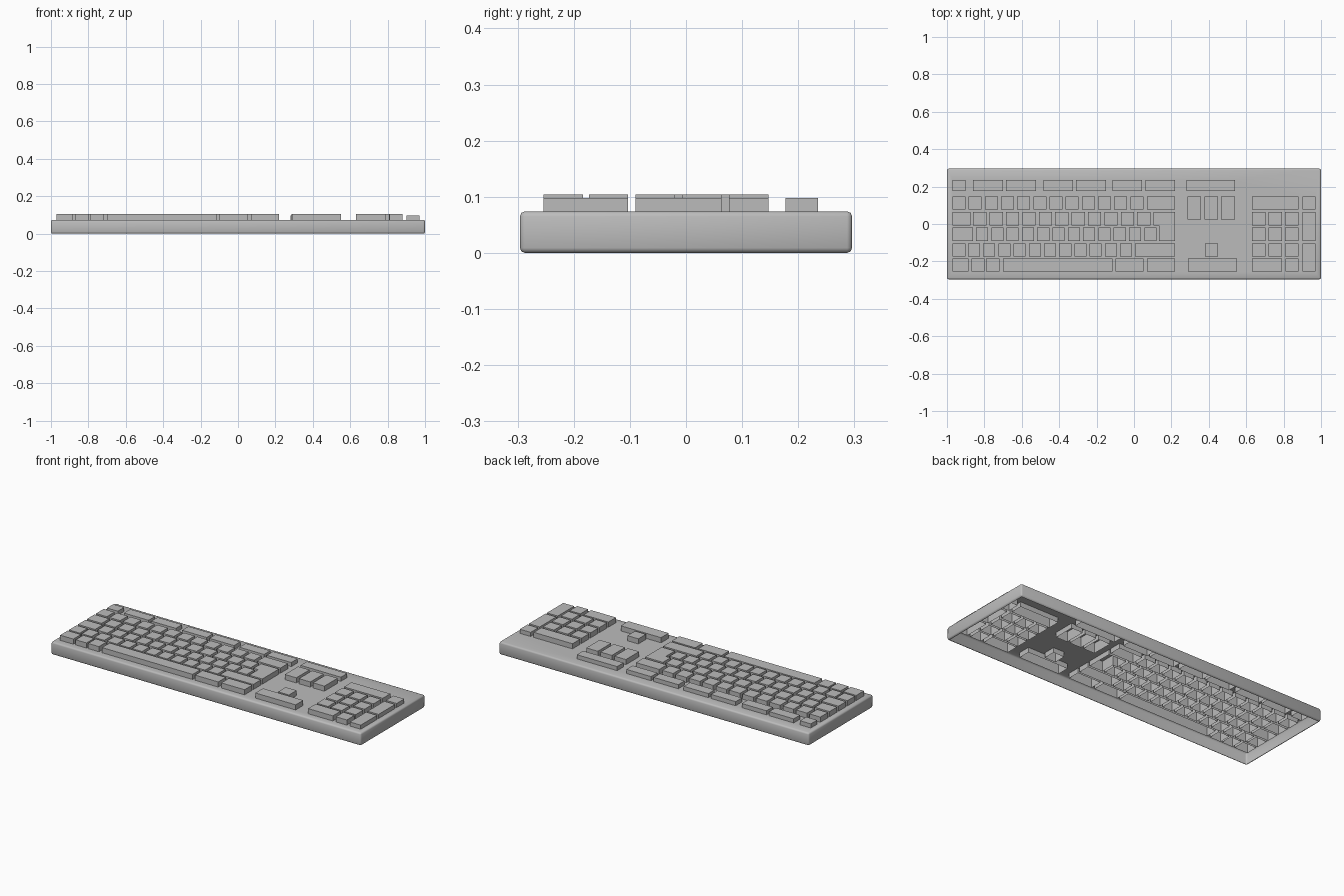
import bpy, bmesh, math

cube = bpy.data.objects.get("Cube")
if cube:
    bpy.data.objects.remove(cube, do_unlink=True)

grey = bpy.data.materials.new("plain_grey")
grey.use_nodes = True
colour = (0.5, 0.5, 0.5, 1)
grey.diffuse_color = colour
grey.node_tree.nodes["Principled BSDF"].inputs["Base Color"].default_value = colour

KEY_BOTTOM, KEY_TOP, LOW_TOP = 0.045, 0.104, 0.098


def make_object(name, bm):
    bmesh.ops.recalc_face_normals(bm, faces=bm.faces)
    mesh = bpy.data.meshes.new(name)
    bm.to_mesh(mesh)
    bm.free()
    mesh.materials.append(grey)
    obj = bpy.data.objects.new(name, mesh)
    bpy.context.collection.objects.link(obj)
    return obj


def rect(x0, x1, row):
    y0, y1 = row
    return [(x0, y0), (x1, y0), (x1, y1), (x0, y1)]


def run(start, end, count, row, gap=0.017):
    """Evenly spaced keys filling the span from start to end."""
    width = (end - start - gap * (count - 1)) / count
    return [rect(start + i * (width + gap), start + i * (width + gap) + width, row)
            for i in range(count)]


def add_prism(bm, outline, top):
    base = bm.faces.new([bm.verts.new((x, y, KEY_BOTTOM)) for x, y in outline])
    result = bmesh.ops.extrude_face_region(bm, geom=[base], use_keep_orig=True)
    for v in result["geom"]:
        if isinstance(v, bmesh.types.BMVert):
            v.co.z = top
    return base


# Key rows from back to front
F = (0.177, 0.235)
R1, R2, R3, R4, R5 = [(y, y + 0.07) for y in (0.077, -0.007, -0.09, -0.173, -0.254)]
L, R = -0.97, 0.22

# Function row: escape, three pairs
function_keys = [rect(L, -0.90, F)]
for x in (-0.86, -0.485, -0.115):
    function_keys += run(x, x + 0.335, 2, F)

# Typing block, with a stepped enter key
main_keys = run(L, 0.05, 12, R1) + [rect(0.07, R, R1)]
main_keys += [rect(L, -0.875, R2)] + run(-0.86, 0.088, 11, R2)
main_keys += [rect(L, -0.86, R3)] + run(-0.845, 0.12, 12, R3)
main_keys += [[(0.135, R3[0]), (R, R3[0]), (R, R2[1]), (0.105, R2[1]),
               (0.105, R2[0]), (0.135, R2[0])]]
main_keys += [rect(L, -0.90, R4)] + run(-0.888, -0.01, 11, R4) + [rect(0.005, R, R4)]
main_keys += [rect(a, b, R5) for a, b in
              ((L, -0.885), (-0.87, -0.80), (-0.79, -0.72), (-0.70, -0.115),
               (-0.10, 0.05), (0.07, R))]

# Middle cluster
navigation_keys = run(0.285, 0.54, 3, (0.025, R1[1]))
arrow_keys = [rect(0.38, 0.45, R4), rect(0.29, 0.55, R5)]

# Number pad
pad_keys = [rect(0.63, 0.88, R1)]
for row in (R2, R3, R4):
    pad_keys += run(0.63, 0.88, 3, row)
pad_keys += [rect(0.63, 0.79, R5), rect(0.81, 0.88, R5)]
pad_edge_keys = [rect(0.90, 0.97, row)
                 for row in (R1, (R3[0], R2[1]), (R5[0], R4[1]))]

groups = {
    "function_keys": (function_keys, LOW_TOP),
    "wide_function_key": ([rect(0.28, 0.54, F)], LOW_TOP),
    "main_keys": (main_keys, KEY_TOP),
    "navigation_keys": (navigation_keys, KEY_TOP),
    "arrow_keys": (arrow_keys, KEY_TOP),
    "number_pad_keys": (pad_keys, KEY_TOP),
    "number_pad_edge_keys": (pad_edge_keys, LOW_TOP),
}

# Hollow keys, open underneath
cutter_bm = bmesh.new()
for name, (outlines, top) in groups.items():
    bm = bmesh.new()
    bases = [add_prism(bm, o, top) for o in outlines]
    bmesh.ops.recalc_face_normals(bm, faces=bm.faces)
    bmesh.ops.delete(bm, geom=bases, context="FACES_ONLY")
    make_object(name, bm)
    for o in outlines:
        add_prism(cutter_bm, o, 0.15)
cutter = make_object("key_cutter", cutter_bm)
cutter.hide_render = True

# Case: softly bevelled slab, slightly raised at the back
bm = bmesh.new()
bmesh.ops.create_cube(bm, size=1)
for v in bm.verts:
    v.co = (v.co.x * 2, v.co.y * 0.592, (v.co.z + 0.5) * 0.074)
bmesh.ops.bevel(bm, geom=bm.edges[:], offset=0.009, segments=2, profile=0.5,
                affect="EDGES")
case = make_object("case", bm)

# Cut the key openings
cut = case.modifiers.new("key_openings", "BOOLEAN")
cut.operation = "DIFFERENCE"
cut.solver = "EXACT"
cut.object = cutter
bpy.context.view_layer.objects.active = case
case.select_set(True)
bpy.ops.object.modifier_apply(modifier=cut.name)
bpy.data.objects.remove(cutter, do_unlink=True)

# Remove the underside and pocket faces, leaving an open shell
bm = bmesh.new()
bm.from_mesh(case.data)
bm.normal_update()
unwanted = []
for f in bm.faces:
    c = f.calc_center_median()
    pocket = abs(c.x) < 0.98 and abs(c.y) < 0.27 and c.z < 0.0735
    if f.normal.z < -0.99 or pocket:
        unwanted.append(f)
bmesh.ops.delete(bm, geom=unwanted, context="FACES")
bm.to_mesh(case.data)
bm.free()

bpy.ops.object.shade_smooth_by_angle(angle=math.radians(50))
